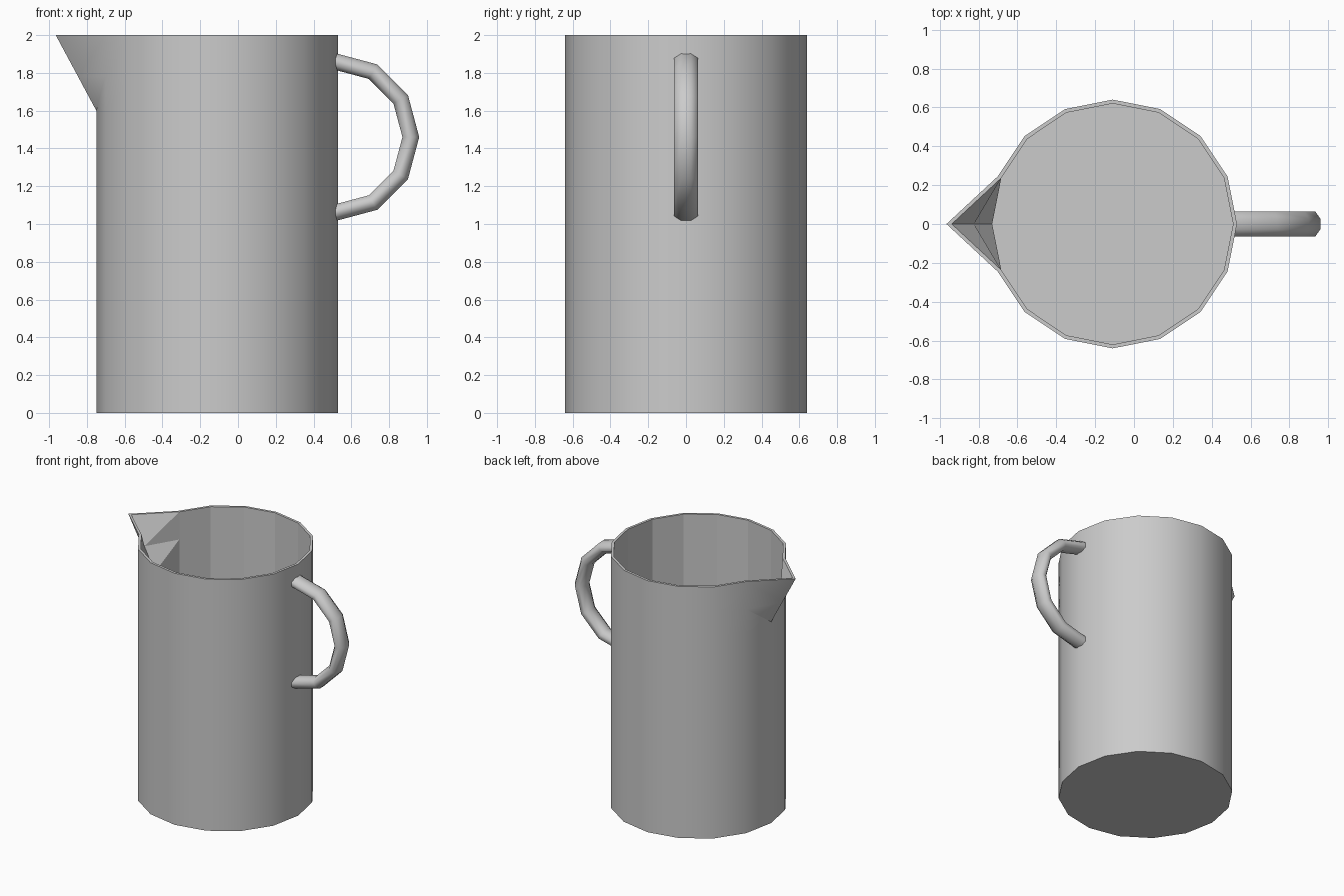
import bpy, bmesh
from math import cos, sin, pi, radians

if "Cube" in bpy.data.objects:
    bpy.data.objects.remove(bpy.data.objects["Cube"])

SIDES, CX = 16, -0.11
TIP = SIDES // 2          # column that is pulled out into the spout


def finish(name, bm, angle):
    bmesh.ops.recalc_face_normals(bm, faces=bm.faces)
    me = bpy.data.meshes.new(name)
    bm.to_mesh(me)
    bm.free()
    ob = bpy.data.objects.new(name, me)
    bpy.context.collection.objects.link(ob)
    bpy.ops.object.select_all(action='DESELECT')
    ob.select_set(True)
    bpy.context.view_layer.objects.active = ob
    bpy.ops.object.shade_smooth_by_angle(angle=radians(angle))
    return ob


def body_ring(bm, r, z, pull):
    ring = []
    for i in range(SIDES):
        a = 2 * pi * i / SIDES
        x = CX + r * cos(a) - (pull if i == TIP else 0)
        ring.append(bm.verts.new((x, r * sin(a), z)))
    return ring


def bridge(bm, lo, hi, spout=False):
    n = len(lo)
    for i in range(n):
        j = (i + 1) % n
        if spout and i == TIP - 1:
            bm.faces.new((lo[i], lo[j], hi[i]))
            bm.faces.new((lo[j], hi[j], hi[i]))
        elif spout and i == TIP:
            bm.faces.new((lo[i], lo[j], hi[j]))
            bm.faces.new((lo[i], hi[j], hi[i]))
        else:
            bm.faces.new((lo[i], lo[j], hi[j], hi[i]))


# Jug body: outer and inner walls with the spout pulled out near the rim
bm = bmesh.new()
rims = []
for r, floor, reach in ((0.64, 0.0, 0.215), (0.62, 0.02, 0.208)):
    rings = [body_ring(bm, r, z, reach * max(0, (z - 1.6) / 0.4))
             for z in (floor, 1.6, 1.78, 2.0)]
    for k in range(3):
        bridge(bm, rings[k], rings[k + 1], spout=k > 0)
    bm.faces.new(rings[0])
    rims.append(rings[-1])
bridge(bm, rims[0], rims[1])
body = finish("jug_body", bm, 30)

# Inner wall and floor are faceted
for p in body.data.polygons:
    toward_axis = p.normal.x * (p.center.x - CX) + p.normal.y * p.center.y
    if toward_axis < -0.01 or p.normal.z > 0.9:
        p.use_smooth = False

# Handle: half ring with an octagonal, slightly flattened section
bm = bmesh.new()
rings = []
for k in range(7):
    t = -pi / 2 + k * pi / 6
    ring = []
    for i in range(8):
        s = 2 * pi * (i + 0.5) / 8
        rad = 0.40 + 0.048 * cos(s)
        ring.append(bm.verts.new((0.515 + rad * cos(t), 0.069 * sin(s),
                                  1.46 + rad * sin(t))))
    rings.append(ring)
for a, b in zip(rings, rings[1:]):
    bridge(bm, a, b)
bm.faces.new(rings[0])
bm.faces.new(rings[-1])
finish("handle", bm, 60)
